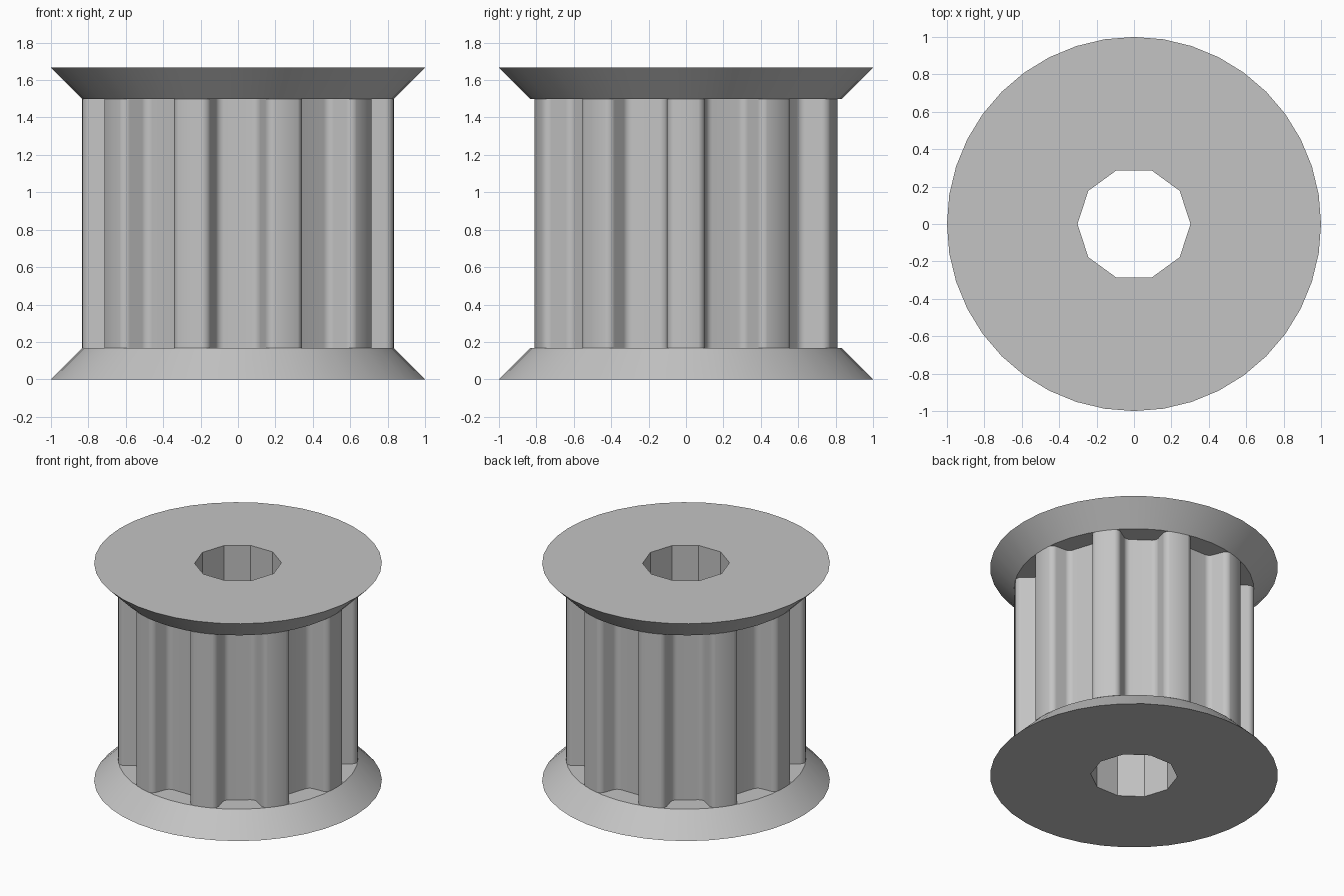
import bpy, bmesh
from math import sin, cos, pi, radians, sqrt

cube = bpy.data.objects.get("Cube")
if cube:
    bpy.data.objects.remove(cube, do_unlink=True)

UNIT = 1 / 9            # model units per millimetre
TEETH = 10
DRUM_R = 7.5 * UNIT
FLANGE_R = 1.0
FLANGE_H = 1.5 * UNIT
HEIGHT = 15 * UNIT
BORE_R = 0.302

grey = bpy.data.materials.new("light grey")
grey.use_nodes = True
grey.diffuse_color = (0.55, 0.55, 0.55, 1)
grey.node_tree.nodes["Principled BSDF"].inputs["Base Color"].default_value = grey.diffuse_color


def circle(radius, sides):
    return [(radius * cos(2 * pi * i / sides), radius * sin(2 * pi * i / sides)) for i in range(sides)]


def groove_half():
    """Half a belt groove from tip to floor: (half width, depth)."""
    fillet, sweep, steps = 0.41, radians(70), 8
    angles = [sweep * i / steps for i in range(steps + 1)]
    tip = [(1.632 - fillet * sin(a), fillet * (1 - cos(a))) for a in angles]
    root = [(0.625 + fillet * sin(a), 1.19 - fillet * (1 - cos(a))) for a in reversed(angles)]
    return [(u * 1.061 * UNIT, d * UNIT) for u, d in tip + root]


def drum_outline():
    half = groove_half()
    groove = [(-u, d) for u, d in half] + list(reversed(half))
    mouth = sqrt(DRUM_R ** 2 - half[0][0] ** 2)
    points = []
    for k in range(TEETH):
        a = -pi / 2 + 2 * pi * k / TEETH
        for u, d in groove:
            r = mouth - d
            points.append((r * cos(a) - u * sin(a), r * sin(a) + u * cos(a)))
        crest = a + pi / TEETH
        points.append((DRUM_R * cos(crest), DRUM_R * sin(crest)))
    return points


def bored_part(name, lower, upper, z0, z1):
    """Solid between two matching outlines, with a ten-sided bore through it."""
    bm = bmesh.new()

    def loop(points, z):
        return [bm.verts.new((x, y, z)) for x, y in points]

    bore = circle(BORE_R, 10)
    for a, b in ((loop(lower, z0), loop(upper, z1)), (loop(bore, z0), loop(bore, z1))):
        for i in range(len(a)):
            j = (i + 1) % len(a)
            bm.faces.new((a[i], a[j], b[j], b[i]))
    # flat ring caps around the bore
    for z in (z0, z1):
        rim = [e for e in bm.edges if all(abs(v.co.z - z) < 1e-5 for v in e.verts)]
        bmesh.ops.triangle_fill(bm, edges=rim, use_beauty=True, use_dissolve=False)
    bmesh.ops.recalc_face_normals(bm, faces=bm.faces[:])
    mesh = bpy.data.meshes.new(name)
    bm.to_mesh(mesh)
    bm.free()
    mesh.materials.append(grey)
    obj = bpy.data.objects.new(name, mesh)
    bpy.context.collection.objects.link(obj)
    bpy.ops.object.select_all(action='DESELECT')
    obj.select_set(True)
    bpy.context.view_layer.objects.active = obj
    bpy.ops.object.shade_smooth_by_angle(angle=radians(30))


# Toothed drum between two tapered flanges
wide, narrow = circle(FLANGE_R, 40), circle(DRUM_R, 40)
bored_part("lower_flange", wide, narrow, 0, FLANGE_H)
bored_part("toothed_drum", drum_outline(), drum_outline(), FLANGE_H, HEIGHT - FLANGE_H)
bored_part("upper_flange", narrow, wide, HEIGHT - FLANGE_H, HEIGHT)
